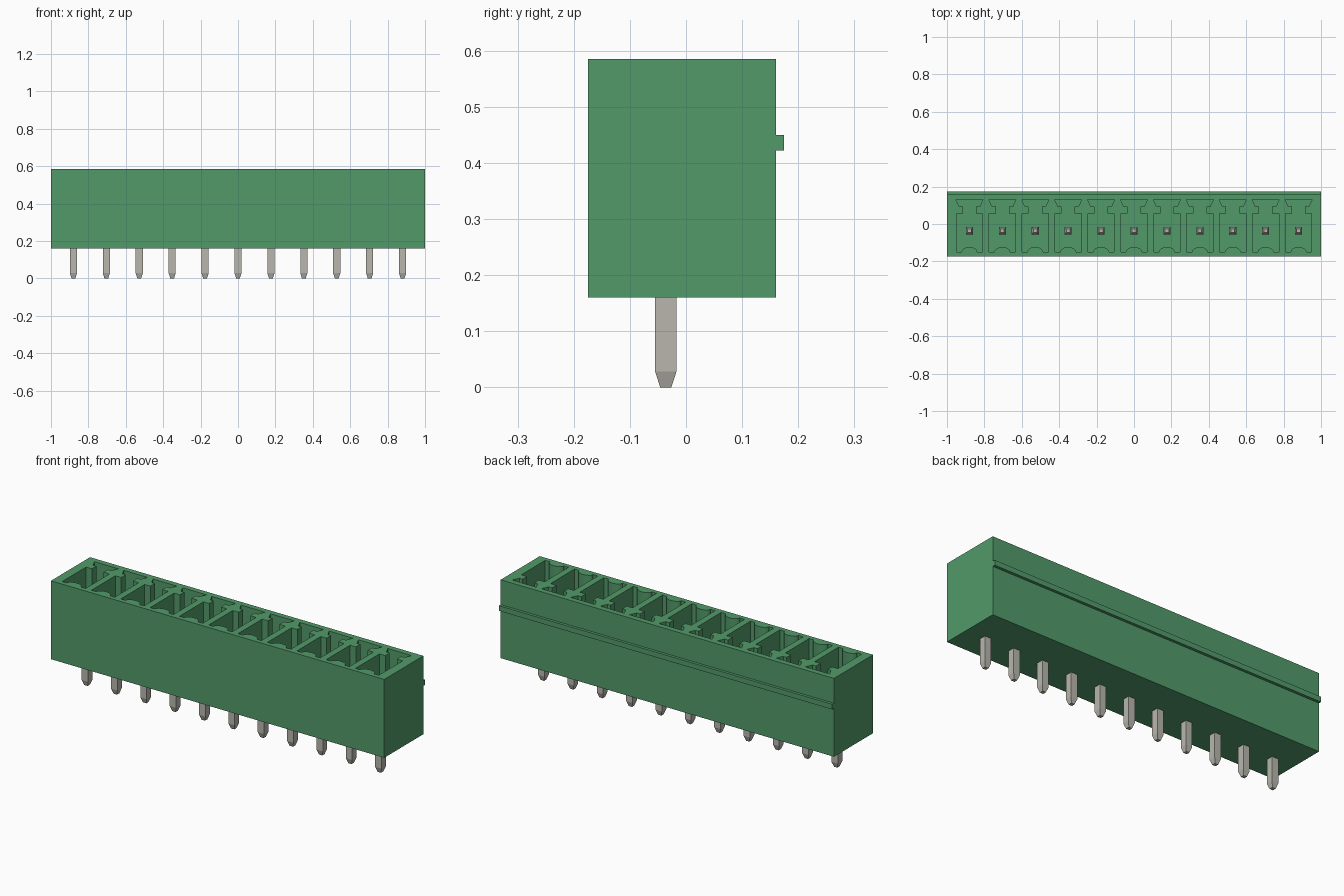
import bpy, bmesh, math
from mathutils import Vector

cube = bpy.data.objects.get("Cube")
if cube:
    bpy.data.objects.remove(cube, do_unlink=True)

PINS, PITCH, PIN_Y = 11, 0.176, -0.036
BOTTOM, TOP, FLOOR = 0.16, 0.585, 0.22


def material(name, colour):
    m = bpy.data.materials.new(name)
    m.use_nodes = True
    m.diffuse_color = colour
    m.node_tree.nodes["Principled BSDF"].inputs["Base Color"].default_value = colour
    return m


def finish(name, bm, mat):
    bmesh.ops.recalc_face_normals(bm, faces=bm.faces)
    mesh = bpy.data.meshes.new(name)
    bm.to_mesh(mesh)
    bm.free()
    mesh.materials.append(mat)
    ob = bpy.data.objects.new(name, mesh)
    bpy.context.collection.objects.link(ob)
    return ob


def prism(bm, points, direction):
    face = bm.faces.new([bm.verts.new(p) for p in points])
    out = bmesh.ops.extrude_face_region(bm, geom=[face])
    moved = [v for v in out["geom"] if isinstance(v, bmesh.types.BMVert)]
    bmesh.ops.translate(bm, verts=moved, vec=Vector(direction))


green = material("green plastic", (0.084, 0.323, 0.144, 1))
tin = material("tinned metal", (0.48, 0.47, 0.42, 1))
centres = [(i - (PINS - 1) / 2) * PITCH for i in range(PINS)]

# Housing: side profile with the latch rib, swept along the row
side = [(-0.175, BOTTOM), (0.16, BOTTOM), (0.16, 0.422), (0.175, 0.422),
        (0.175, 0.45), (0.16, 0.45), (0.16, TOP), (-0.175, TOP)]
bm = bmesh.new()
prism(bm, [(-1, y, z) for y, z in side], (2, 0, 0))
housing = finish("housing", bm, green)

# Pocket outline: keyed slot at the back, curved bulge at the front
half = [(0.072, 0.13), (0.055, 0.093), (0.035, 0.093), (0.035, 0.055),
        (0.07, 0.055), (0.07, -0.15)]
for k in range(6):
    a = math.pi / 2 * k / 6
    half.append((0.042 * math.cos(a), -0.15 + 0.027 * math.sin(a)))
outline = half + [(0, -0.123)] + [(-x, y) for x, y in reversed(half)]
bm = bmesh.new()
for cx in centres:
    prism(bm, [(cx + x, y, FLOOR) for x, y in outline], (0, 0, TOP - FLOOR + 0.1))
cutter = finish("pocket_cutter", bm, green)
cutter.hide_render = True

# Cut the pockets
cut = housing.modifiers.new("pockets", "BOOLEAN")
cut.operation = "DIFFERENCE"
cut.solver = "EXACT"
cut.object = cutter
bpy.context.view_layer.objects.active = housing
bpy.ops.object.modifier_apply(modifier=cut.name)
bpy.data.objects.remove(cutter, do_unlink=True)

# Square contact pins with tapered ends
for i, cx in enumerate(centres):
    bm = bmesh.new()
    rings = []
    for z, r in [(0, 0.01), (0.028, 0.019), (0.47, 0.019), (0.5, 0.01)]:
        rings.append([bm.verts.new((cx + sx * r, PIN_Y + sy * r, z))
                      for sx, sy in [(-1, -1), (1, -1), (1, 1), (-1, 1)]])
    for low, high in zip(rings, rings[1:]):
        for k in range(4):
            n = (k + 1) % 4
            bm.faces.new([low[k], low[n], high[n], high[k]])
    bm.faces.new(rings[0])
    bm.faces.new(rings[-1])
    finish(f"contact_pin_{i + 1}", bm, tin)
